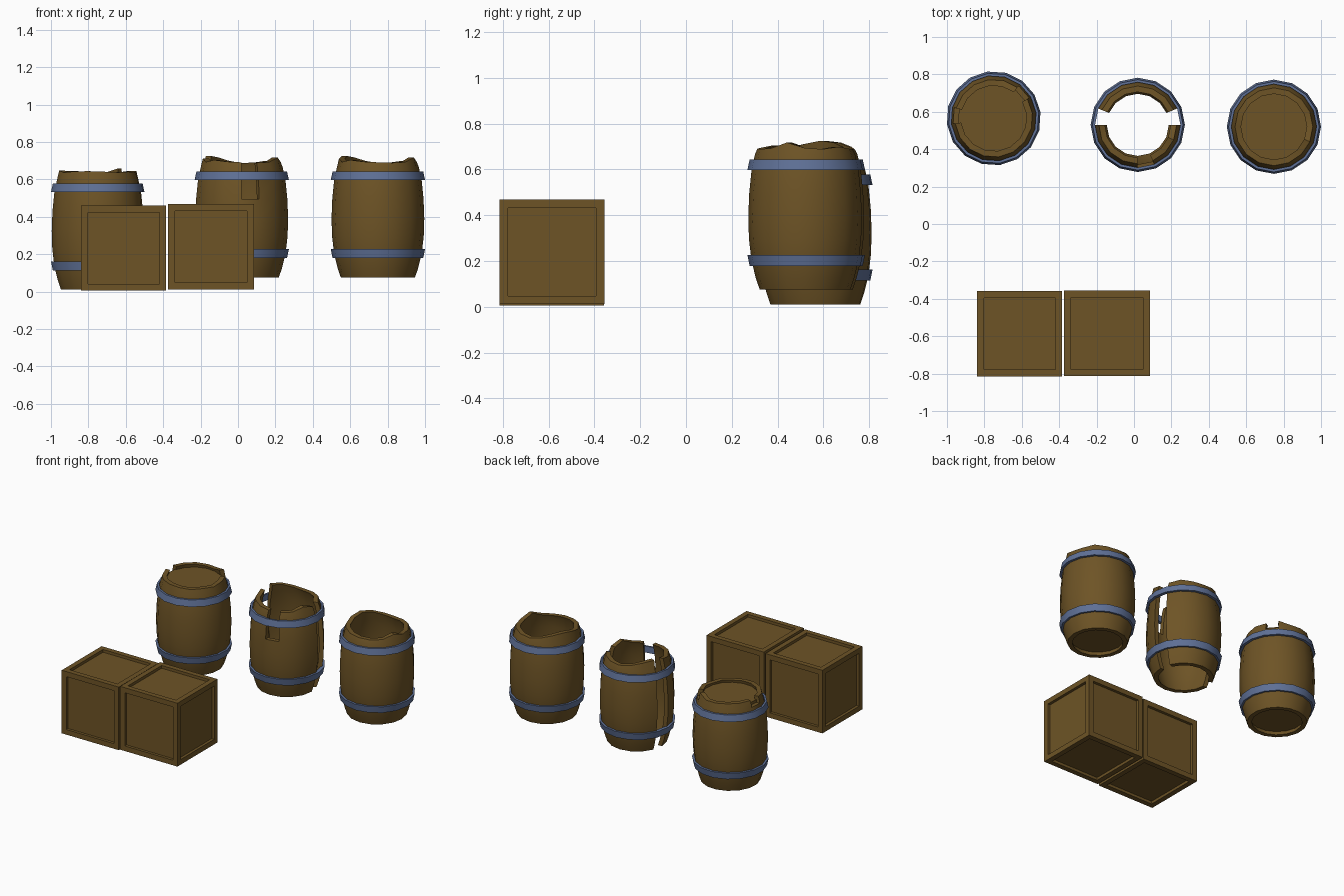
import bpy, bmesh, math, random
from mathutils import Matrix

if "Cube" in bpy.data.objects:
    bpy.data.objects.remove(bpy.data.objects["Cube"])

SEG = 16
# stave profile: height, outer radius
PROFILE = [(0.0, 0.198), (0.05, 0.215), (0.127, 0.234), (0.22, 0.245), (0.315, 0.248),
           (0.42, 0.244), (0.52, 0.234), (0.59, 0.219), (0.63, 0.208)]
WALL = 0.032


def material(name, rgb):
    m = bpy.data.materials.new(name)
    m.diffuse_color = (*rgb, 1)
    m.use_nodes = True
    m.node_tree.nodes["Principled BSDF"].inputs["Base Color"].default_value = m.diffuse_color
    return m


WOOD = material("brown wood", (0.155, 0.088, 0.019))
STEEL = material("blue steel", (0.115, 0.165, 0.31))


def finish(bm, name, mat, loc, rot=0.0, smooth=True):
    bmesh.ops.recalc_face_normals(bm, faces=bm.faces)
    me = bpy.data.meshes.new(name)
    bm.to_mesh(me)
    bm.free()
    me.materials.append(mat)
    ob = bpy.data.objects.new(name, me)
    ob.location = loc
    ob.rotation_euler[2] = math.radians(rot)
    bpy.context.collection.objects.link(ob)
    if smooth:
        bpy.ops.object.select_all(action='DESELECT')
        ob.select_set(True)
        bpy.context.view_layer.objects.active = ob
        bpy.ops.object.shade_smooth_by_angle(angle=math.radians(30))
    return ob


def staves(name, loc, rot, missing, jag):
    """Barrel wall made of cells (column, row); missing cells become gaps."""
    bm = bmesh.new()
    rows = len(PROFILE) - 1
    grid = {}
    for c in range(SEG):
        a = 2 * math.pi * c / SEG
        for r, (z, rad) in enumerate(PROFILE):
            if r == rows:
                z += jag[c]
            for side, rr in ((0, rad), (1, rad - WALL)):
                grid[c, r, side] = bm.verts.new((rr * math.cos(a), rr * math.sin(a), z))

    def present(c, r):
        return 0 <= r < rows and (c % SEG, r) not in missing

    def edge_face(p, q):
        bm.faces.new([grid[(*p, 0)], grid[(*q, 0)], grid[(*q, 1)], grid[(*p, 1)]])

    for c in range(SEG):
        d = (c + 1) % SEG
        for r in range(rows):
            if not present(c, r):
                continue
            for s in (0, 1):
                bm.faces.new([grid[c, r, s], grid[d, r, s], grid[d, r + 1, s], grid[c, r + 1, s]])
            # close the cut ends
            if not present(c, r - 1):
                edge_face((c, r), (d, r))
            if not present(c, r + 1):
                edge_face((c, r + 1), (d, r + 1))
            if not present(c - 1, r):
                edge_face((c, r), (c, r + 1))
            if not present(c + 1, r):
                edge_face((d, r), (d, r + 1))
    bmesh.ops.delete(bm, geom=[v for v in bm.verts if not v.link_faces], context='VERTS')
    finish(bm, name, WOOD, loc, rot)


def hoop(name, loc, rot, z0, z1, fat):
    bm = bmesh.new()
    lo, hi = (0.242, 0.252) if fat else (0.252, 0.242)
    section = [(0.228, z0), (lo, z0), (hi, z1), (0.228, z1)]
    rings = []
    for c in range(SEG):
        a = 2 * math.pi * c / SEG
        rings.append([bm.verts.new((r * math.cos(a), r * math.sin(a), z)) for r, z in section])
    for c in range(SEG):
        p, q = rings[c], rings[(c + 1) % SEG]
        for i in range(4):
            j = (i + 1) % 4
            bm.faces.new([p[i], q[i], q[j], p[j]])
    finish(bm, name, STEEL, loc, rot)


def disc(name, loc, rot, z, radius, depth=0.02):
    bm = bmesh.new()
    bmesh.ops.create_cone(bm, cap_ends=True, segments=SEG, radius1=radius, radius2=radius,
                          depth=depth, matrix=Matrix.Translation((0, 0, z)))
    finish(bm, name, WOOD, loc, rot)


def barrel(name, loc, rot, missing, jag, discs):
    staves(name + "_staves", loc, rot, missing, jag)
    hoop(name + "_lower_hoop", loc, rot, 0.104, 0.152, True)
    hoop(name + "_upper_hoop", loc, rot, 0.522, 0.568, False)
    for label, z, radius in discs:
        disc(name + label, loc, rot, z, radius)


def crate(name, loc, size):
    """Box with a recessed panel on every side."""
    bm = bmesh.new()
    bmesh.ops.create_cube(bm, size=size)
    panels = list(bm.faces)
    bmesh.ops.inset_individual(bm, faces=panels, thickness=0.052)
    for f in panels:
        n = f.normal.copy()
        new = bmesh.ops.extrude_discrete_faces(bm, faces=[f])['faces'][0]
        bmesh.ops.translate(bm, verts=new.verts, vec=-0.02 * n)
    finish(bm, name, WOOD, loc, smooth=False)


random.seed(4)
# ragged rim heights of the open barrels, and a gentler one for the lidded barrel
rim = [random.uniform(-0.02, 0.015) for _ in range(SEG)]
rim[7] = 0.02
lid_rim = [random.uniform(-0.005, 0.008) for _ in range(SEG)]
lid_rim[2] = 0.018

# lidded barrel, two chipped staves
barrel("lidded_barrel", (-0.75, 0.565, 0.01), 7.5, {(7, 7), (1, 7)}, lid_rim,
       [("_bottom", 0.04, 0.19), ("_lid", 0.60, 0.192)])
# broken barrel: two missing staves and a short front one, no bottom
gaps = {(c, r) for c in (0, 7) for r in range(8)} | {(12, r) for r in (5, 6, 7)}
barrel("broken_barrel", (0.02, 0.53, 0.075), 0, gaps, rim, [])
# open barrel
barrel("open_barrel", (0.748, 0.52, 0.075), 0, set(), rim, [("_bottom", 0.04, 0.19)])

# two crates side by side
crate("left_crate", (-0.612, -0.587, 0.233), 0.456)
crate("right_crate", (-0.144, -0.585, 0.24), 0.458)
